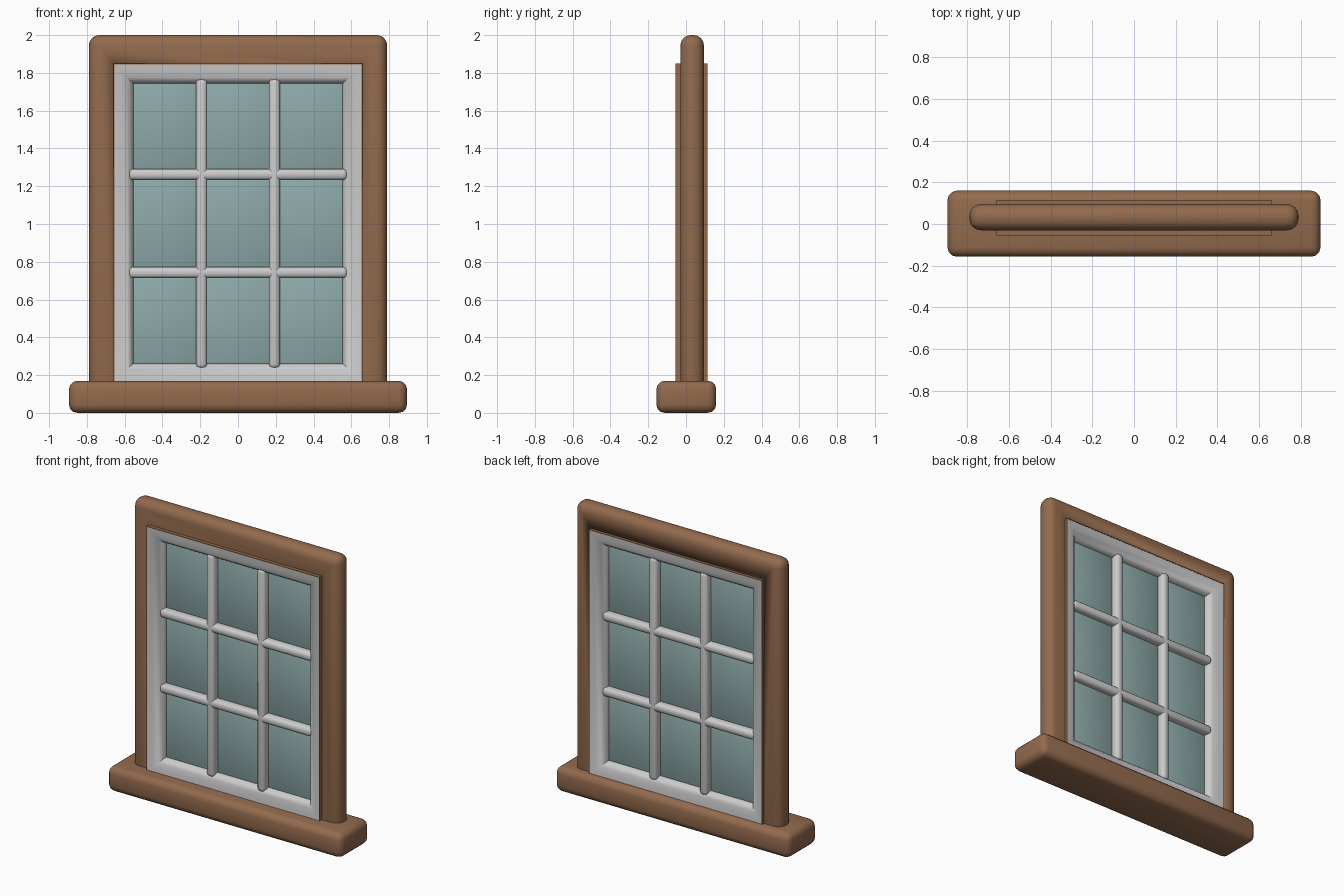
import bpy, bmesh
from math import radians

if "Cube" in bpy.data.objects:
    bpy.data.objects.remove(bpy.data.objects["Cube"])

YC = 0.03                      # mid-plane of the window
W, Z0, Z1 = 0.66, 0.155, 1.85  # outer limits of the sash


def material(name, rgb):
    m = bpy.data.materials.new(name)
    m.diffuse_color = (*rgb, 1)
    m.use_nodes = True
    m.node_tree.nodes["Principled BSDF"].inputs["Base Color"].default_value = m.diffuse_color
    return m


wood = material("wood", (0.29, 0.145, 0.075))
glass = material("glass", (0.27, 0.40, 0.40))


def finish(name, bm, mat=None, angle=40):
    bmesh.ops.recalc_face_normals(bm, faces=bm.faces)
    me = bpy.data.meshes.new(name)
    bm.to_mesh(me)
    bm.free()
    ob = bpy.data.objects.new(name, me)
    bpy.context.collection.objects.link(ob)
    if mat:
        me.materials.append(mat)
    bpy.ops.object.select_all(action='DESELECT')
    bpy.context.view_layer.objects.active = ob
    ob.select_set(True)
    bpy.ops.object.shade_smooth_by_angle(angle=radians(angle))
    return ob


def box(name, lo, hi, bevel=0, segments=3, mat=None):
    bm = bmesh.new()
    bmesh.ops.create_cube(bm, size=1)
    for v in bm.verts:
        v.co = [(a + b) / 2 + c * (b - a) for a, b, c in zip(lo, hi, v.co)]
    if bevel:
        bmesh.ops.bevel(bm, geom=bm.edges[:], offset=bevel, segments=segments,
                        profile=0.5, affect='EDGES')
    return finish(name, bm, mat)


def ring(name, profile, mat=None):
    """Sweep a closed (inset, depth) profile around the sash rectangle."""
    bm = bmesh.new()
    loops = []
    for sx, top in ((-1, 0), (1, 0), (1, 1), (-1, 1)):
        loops.append([bm.verts.new((sx * (W - i), YC + d, Z1 - i if top else Z0 + i))
                      for i, d in profile])
    n = len(profile)
    for a in range(4):
        p, q = loops[a], loops[(a + 1) % 4]
        for k in range(n):
            bm.faces.new((p[k], p[(k + 1) % n], q[(k + 1) % n], q[k]))
    return finish(name, bm, mat)


# Sill
box("sill", (-0.895, -0.157, 0), (0.895, 0.16, 0.17), 0.045, 3, wood)

# Rounded outer frame with a rectangular opening
frame = box("outer_frame", (-0.79, -0.03, 0.04), (0.79, 0.095, 2.0), 0.055, 4, wood)
cutter = box("opening_cutter", (-W + 0.002, -0.3, 0.13), (W - 0.002, 0.3, Z1 - 0.002))
cut = frame.modifiers.new("opening", 'BOOLEAN')
cut.object = cutter
cut.operation = 'DIFFERENCE'
cut.solver = 'EXACT'
bpy.context.view_layer.objects.active = frame
bpy.ops.object.modifier_apply(modifier=cut.name)
bpy.data.objects.remove(cutter)

# Wooden casing around the sash
ring("sash_casing", [(0, -0.085), (0.005, -0.085), (0.005, 0.085), (0, 0.085)], wood)

# Sash frame, curving in towards the glass on both sides
half = [(0.005, 0.084), (0.04, 0.079), (0.075, 0.065), (0.098, 0.045), (0.106, 0.02)]
ring("sash", [(i, -d) for i, d in half] + [(i, d) for i, d in reversed(half)])

# Glazing bars
bar_x, bar_z, hw, hd = (-0.193, 0.193), (0.743, 1.262), 0.03, 0.065
for x in bar_x:
    box("vertical_bar", (x - hw, YC - hd, 0.235), (x + hw, YC + hd, 1.77), 0.024, 3)
for z in bar_z:
    box("horizontal_bar", (-0.58, YC - hd, z - hw), (0.58, YC + hd, z + hw), 0.024, 3)

# Glass panes
xs = [(-0.56, -0.217), (-0.169, 0.169), (0.217, 0.56)]
zs = [(0.255, 0.719), (0.767, 1.238), (1.286, 1.75)]
for x0, x1 in xs:
    for z0, z1 in zs:
        box("glass_pane", (x0, YC - 0.02, z0), (x1, YC + 0.02, z1), 0.012, 2, glass)
